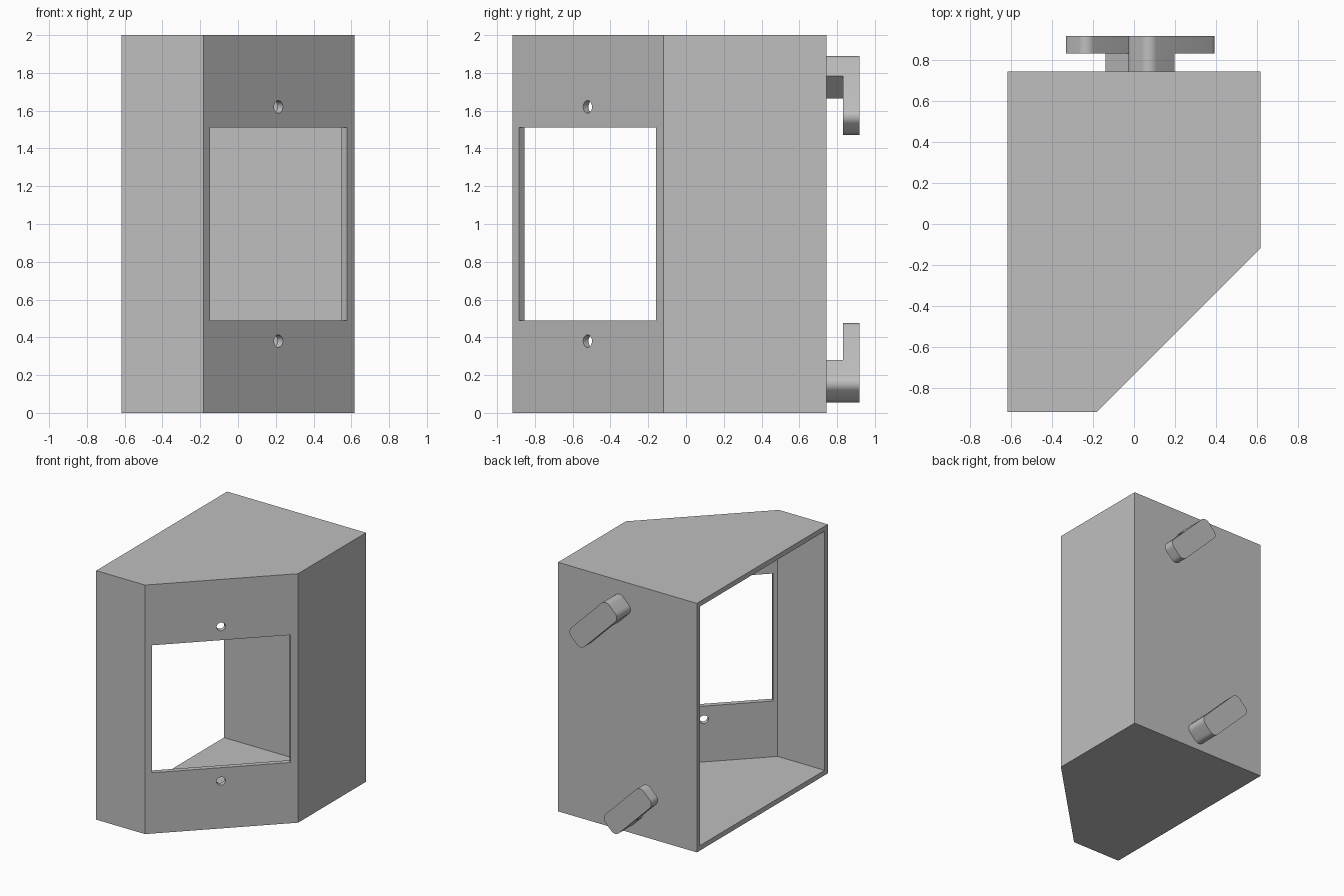
import bpy, bmesh
from math import radians, cos, sin, pi, sqrt
from mathutils import Matrix, Vector

if "Cube" in bpy.data.objects:
    bpy.data.objects.remove(bpy.data.objects["Cube"], do_unlink=True)

grey = bpy.data.materials.new("light_grey")
grey.use_nodes = True
grey.diffuse_color = (0.52, 0.52, 0.52, 1)
grey.node_tree.nodes["Principled BSDF"].inputs["Base Color"].default_value = (0.52, 0.52, 0.52, 1)


def prism(name, outline, low, high, matrix=Matrix()):
    """Extrude a counter-clockwise outline along local z, then place it."""
    bm = bmesh.new()
    face = bm.faces.new([bm.verts.new((u, v, low)) for u, v in outline])
    top = bmesh.ops.extrude_face_region(bm, geom=[face])["geom"]
    verts = [g for g in top if isinstance(g, bmesh.types.BMVert)]
    bmesh.ops.translate(bm, verts=verts, vec=(0, 0, high - low))
    bmesh.ops.transform(bm, matrix=matrix, verts=bm.verts)
    bmesh.ops.recalc_face_normals(bm, faces=bm.faces)
    mesh = bpy.data.meshes.new(name)
    bm.to_mesh(mesh)
    bm.free()
    obj = bpy.data.objects.new(name, mesh)
    bpy.context.collection.objects.link(obj)
    mesh.materials.append(grey)
    return obj


def activate(obj):
    bpy.ops.object.select_all(action="DESELECT")
    obj.select_set(True)
    bpy.context.view_layer.objects.active = obj


def smooth(obj):
    activate(obj)
    bpy.ops.object.shade_smooth_by_angle(angle=radians(30))


def cut(obj, cutter):
    cutter.hide_render = True
    mod = obj.modifiers.new("cut", "BOOLEAN")
    mod.operation = "DIFFERENCE"
    mod.solver = "EXACT"
    mod.object = cutter
    activate(obj)
    bpy.ops.object.modifier_apply(modifier=mod.name)
    bpy.data.objects.remove(cutter, do_unlink=True)


def rounded(u0, u1, half, r, round_start=True, round_end=True):
    """Rectangle outline with optionally rounded ends."""
    pts = []
    corners = [(u1, half, 0, round_end), (u0, half, 90, round_start),
               (u0, -half, 180, round_start), (u1, -half, 270, round_end)]
    for u, v, start, is_round in corners:
        if not is_round:
            pts.append((u, v))
            continue
        cu = u - r if u == u1 else u + r
        cv = v - r if v > 0 else v + r
        for i in range(9):
            a = radians(start + 90 * i / 8)
            pts.append((cu + r * cos(a), cv + r * sin(a)))
    return pts


# Housing: chamfered box, hollow and open on its right side
T = 0.04
SIDE, FRONT, BACK = 0.617, -0.918, 0.743
CHAMFER = -0.735                      # outer slanted wall is y = x + CHAMFER


def footprint(left, right, front, back, slant):
    return [(left, front), (front - slant, front), (right, right + slant),
            (right, back), (left, back)]


housing = prism("housing", footprint(-SIDE, SIDE, FRONT, BACK, CHAMFER), 0, 2)
cut(housing, prism("cavity", footprint(-1, SIDE - T, FRONT + T, BACK - T,
                                       CHAMFER + T * sqrt(2)), T, 2 - T))

# Window and two screw holes through the slanted wall
along = Vector((1, 1, 0)).normalized()
up = Vector((0, 0, 1))
out = along.cross(up)
slanted = Matrix((along, up, out)).transposed().to_4x4()
slanted.translation = (0.214, 0.214 + CHAMFER, 1)
w = 0.512
cut(housing, prism("window", [(-w, -w), (w, -w), (w, w), (-w, w)], -0.15, 0.1, slanted))
for z in (-0.62, 0.62):
    circle = [(0.033 * cos(2 * pi * i / 32), z + 0.033 * sin(2 * pi * i / 32))
              for i in range(32)]
    cut(housing, prism("screw_hole", circle, -0.15, 0.1, slanted))
smooth(housing)

# Diagonal hooks on the back, the lower one turned half round
d = Vector((1, 0, -1)).normalized()
y = Vector((0, 1, 0))
diagonal = Matrix((d, y.cross(d), y)).transposed().to_4x4()
HALF_L, HALF_W, R, STEM = 0.241, 0.085, 0.05, 0.178
for label, x, z, turn in (("upper", 0.183, 1.68, 0), ("lower", -0.123, 0.265, pi)):
    place = Matrix.Translation((x, 0, z)) @ diagonal @ Matrix.Rotation(turn, 4, "Z")
    smooth(prism(label + "_hook_plate", rounded(-HALF_L, HALF_L, HALF_W, R),
                 0.832, 0.918, place))
    smooth(prism(label + "_hook_stem",
                 rounded(-HALF_L, STEM - HALF_L, HALF_W, R, round_end=False),
                 BACK, 0.832, place))
